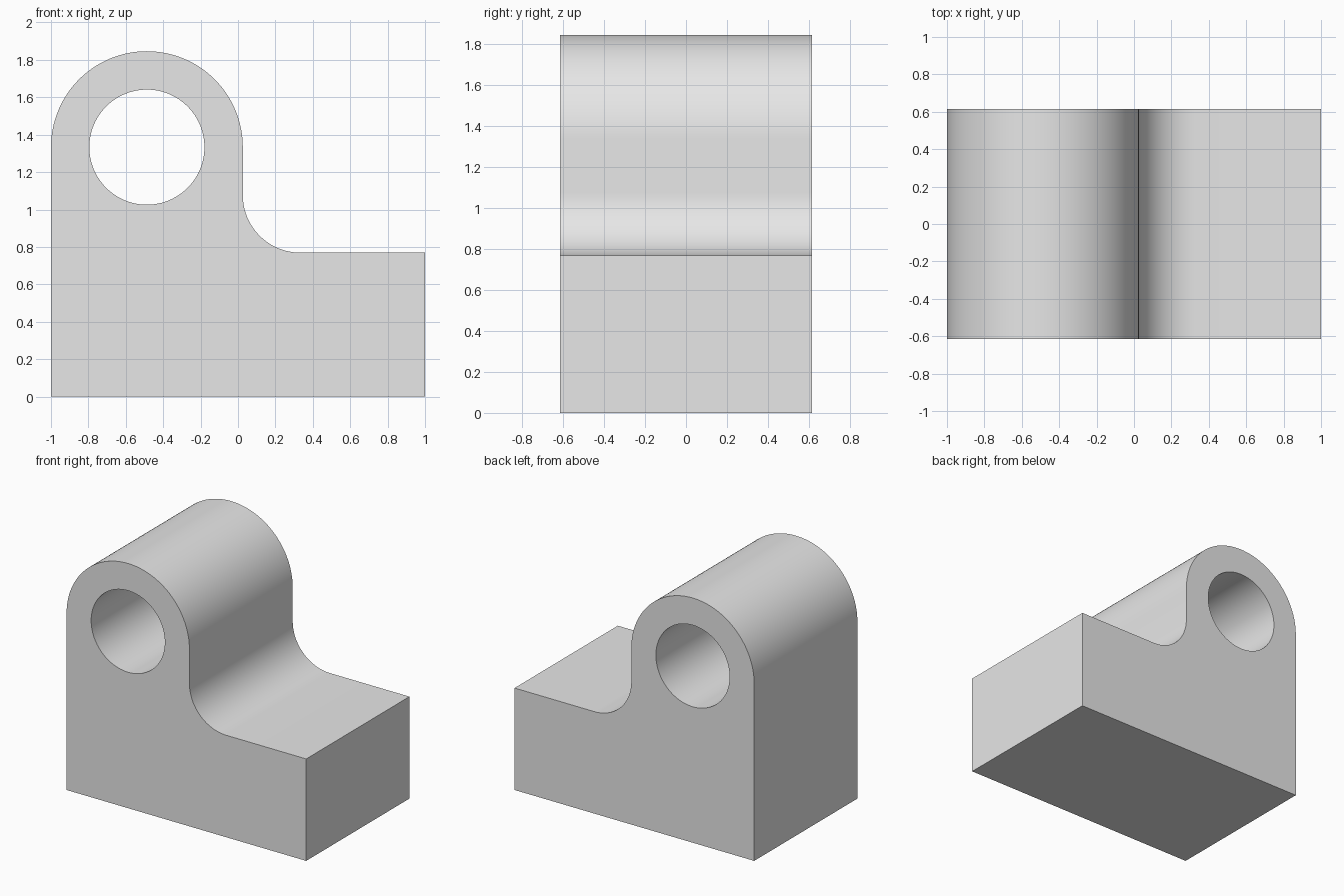
import bpy
import bmesh
from math import cos, sin, pi, radians

cube = bpy.data.objects.get("Cube")
if cube:
    bpy.data.objects.remove(cube, do_unlink=True)

# Proportions of the bracket, in drawing units
U = 2 / 39
LEFT, RIGHT, DEPTH = -19.5, 19.5, 24
BASE_HEIGHT, BOSS_RADIUS, BORE_RADIUS, FILLET = 15, 10, 6, 6
BOSS_X, BOSS_Z = LEFT + BOSS_RADIUS, 26


def arc(cx, cz, radius, start, end, steps):
    """Points along an arc in the front plane, both ends included."""
    angles = [start + (end - start) * i / steps for i in range(steps + 1)]
    return [(cx + radius * cos(a), cz + radius * sin(a)) for a in angles]


def add_loop(bm, points):
    """Closed edge loop on the front face."""
    verts = [bm.verts.new((x * U, -DEPTH / 2 * U, z * U)) for x, z in points]
    return [bm.edges.new((v, verts[i - 1])) for i, v in enumerate(verts)]


# Outline: base, fillet, rounded boss
boss_right = BOSS_X + BOSS_RADIUS
outline = [(LEFT, 0), (RIGHT, 0), (RIGHT, BASE_HEIGHT)]
outline += arc(boss_right + FILLET, BASE_HEIGHT + FILLET, FILLET, -pi / 2, -pi, 24)
outline += arc(BOSS_X, BOSS_Z, BOSS_RADIUS, 0, pi, 64)
bore = arc(BOSS_X, BOSS_Z, BORE_RADIUS, 0, 2 * pi, 96)[:-1]

# Fill between outline and bore, then extrude through the depth
bm = bmesh.new()
edges = add_loop(bm, outline) + add_loop(bm, bore)
bmesh.ops.triangle_fill(bm, edges=edges, use_beauty=True, normal=(0, -1, 0))
result = bmesh.ops.extrude_face_region(bm, geom=bm.faces[:], use_keep_orig=True)
moved = [g for g in result["geom"] if isinstance(g, bmesh.types.BMVert)]
bmesh.ops.translate(bm, verts=moved, vec=(0, DEPTH * U, 0))
bmesh.ops.recalc_face_normals(bm, faces=bm.faces[:])

mesh = bpy.data.meshes.new("bearing_bracket")
bm.to_mesh(mesh)
bm.free()
bracket = bpy.data.objects.new("bearing_bracket", mesh)
bpy.context.collection.objects.link(bracket)

# Plain grey material
grey = bpy.data.materials.new("light_grey")
grey.use_nodes = True
color = (0.8, 0.8, 0.8, 1)
grey.diffuse_color = color
grey.node_tree.nodes["Principled BSDF"].inputs["Base Color"].default_value = color
mesh.materials.append(grey)

# Smooth curved walls, crisp corners
bpy.ops.object.select_all(action="DESELECT")
bracket.select_set(True)
bpy.context.view_layer.objects.active = bracket
bpy.ops.object.shade_smooth_by_angle(angle=radians(30))
